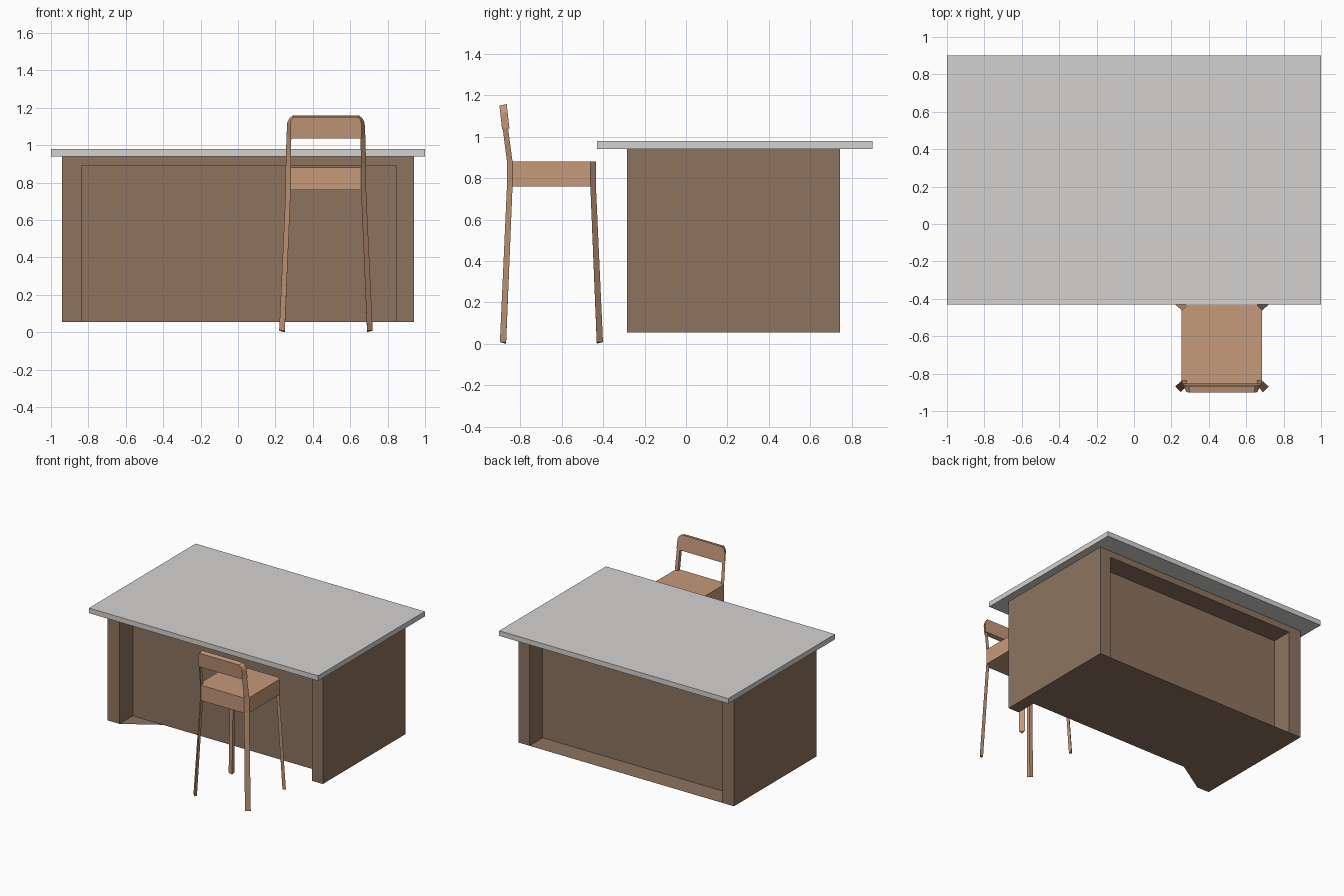
import bpy, bmesh

if "Cube" in bpy.data.objects:
    bpy.data.objects.remove(bpy.data.objects["Cube"])


def material(name, rgb):
    m = bpy.data.materials.new(name)
    m.diffuse_color = (*rgb, 1)
    m.use_nodes = True
    m.node_tree.nodes["Principled BSDF"].inputs["Base Color"].default_value = m.diffuse_color
    return m


STONE = material("grey worktop", (0.66, 0.65, 0.64))
DARK = material("dark wood", (0.27, 0.175, 0.115))
LIGHT = material("light wood", (0.56, 0.32, 0.195))


def finish(name, bm, mat):
    me = bpy.data.meshes.new(name)
    bm.to_mesh(me)
    bm.free()
    me.materials.append(mat)
    ob = bpy.data.objects.new(name, me)
    bpy.context.collection.objects.link(ob)
    return ob


def loft(name, a, b, mat):
    """Closed solid between two matching outlines."""
    bm = bmesh.new()
    va, vb = [bm.verts.new(p) for p in a], [bm.verts.new(p) for p in b]
    n = len(va)
    for i in range(n):
        j = (i + 1) % n
        bm.faces.new((va[i], va[j], vb[j], vb[i]))
    bm.faces.new(va[::-1])
    bm.faces.new(vb)
    bmesh.ops.recalc_face_normals(bm, faces=bm.faces)
    return finish(name, bm, mat)


# Worktop slab
rect = [(-1, -0.43), (1, -0.43), (1, 0.90), (-1, 0.90)]
loft("worktop", [(x, y, 0.94) for x, y in rect], [(x, y, 0.98) for x, y in rect], STONE)

# Island base: box with a niche in the front and in the back
X, YF, YB, Z0, Z1 = 0.94, -0.285, 0.745, 0.055, 0.94
L, R, ZT, DEPTH = -0.834, 0.845, 0.89, 0.165
bm = bmesh.new()


def face(pts, flip=False):
    vs = [bm.verts.new(p) for p in pts]
    bm.faces.new(vs[::-1] if flip else vs)


def niche_side(y0, y1, flip):
    def panel(xa, xb, za, zb, y):
        face([(xa, y, za), (xb, y, za), (xb, y, zb), (xa, y, zb)], flip)
    panel(-X, L, Z0, Z1, y0)
    panel(R, X, Z0, Z1, y0)
    panel(L, R, ZT, Z1, y0)
    panel(L, R, Z0, ZT, y1)
    face([(L, y0, Z0), (L, y1, Z0), (L, y1, ZT), (L, y0, ZT)], flip)
    face([(R, y1, Z0), (R, y0, Z0), (R, y0, ZT), (R, y1, ZT)], flip)
    face([(L, y0, ZT), (L, y1, ZT), (R, y1, ZT), (R, y0, ZT)], flip)


niche_side(YF, YF + DEPTH, False)
niche_side(YB, YB - DEPTH, True)
for s in (-1, 1):
    face([(s * X, YF, Z0), (s * X, YB, Z0), (s * X, YB, Z1), (s * X, YF, Z1)], s < 0)
face([(-X, YF, Z1), (X, YF, Z1), (X, YB, Z1), (-X, YB, Z1)])
# underside, open below the front niche except for one corner triangle
under = [(-X, YF), (L, YF), (-0.57, YF + DEPTH), (R, YF + DEPTH),
         (R, YF), (X, YF), (X, YB), (-X, YB)]
face([(x, y, Z0) for x, y in under], True)
bmesh.ops.remove_doubles(bm, verts=bm.verts, dist=0.0005)
finish("island_base", bm, DARK)

# Chair seat: square with clipped corners
CX, CY, H, C = 0.47, -0.65, 0.215, 0.027
I = H - C
octagon = [(-I, -H), (I, -H), (H, -I), (H, I), (I, H), (-I, H), (-H, I), (-H, -I)]
loft("seat", [(CX + x, CY + y, 0.76) for x, y in octagon],
     [(CX + x, CY + y, 0.88) for x, y in octagon], LIGHT)


def corner(sx, sy, hx, hy, c, z_in, z_out):
    """Triangular leg section with its long side facing outwards."""
    return [(CX + sx * (hx - c), CY + sy * (hy - c), z_in),
            (CX + sx * hx, CY + sy * (hy - c), z_out),
            (CX + sx * (hx - c), CY + sy * hy, z_out)]


# Splayed legs, and posts that carry the backrest
for sx, side in ((-1, "left"), (1, "right")):
    for sy, end in ((-1, "front"), (1, "back")):
        loft(f"{end}_{side}_leg", corner(sx, sy, 0.25, 0.249, 0.03, 0.0, 0.008),
             corner(sx, sy, H, H, C, 0.76, 0.76), LIGHT)
    loft(f"{side}_back_post", corner(sx, -1, H, H, C, 0.88, 0.88),
         corner(sx, -1, 0.211, 0.236, 0.026, 1.045, 1.045), LIGHT)

# Backrest: leaning board with rounded top corners and clipped outer edges
outer = [(0.190, 1.035), (0.190, 1.115), (0.185, 1.135), (0.172, 1.150)]
inner = [(0.211, 1.040), (0.207, 1.120), (0.196, 1.143), (0.178, 1.158)]


def board(half, y):
    pts = half + [(-x, z) for x, z in half[::-1]]
    return [(CX + x, y - 0.11 * (z - 1.04), z) for x, z in pts]


loft("backrest", board(outer, -0.889), board(inner, -0.853), LIGHT)
